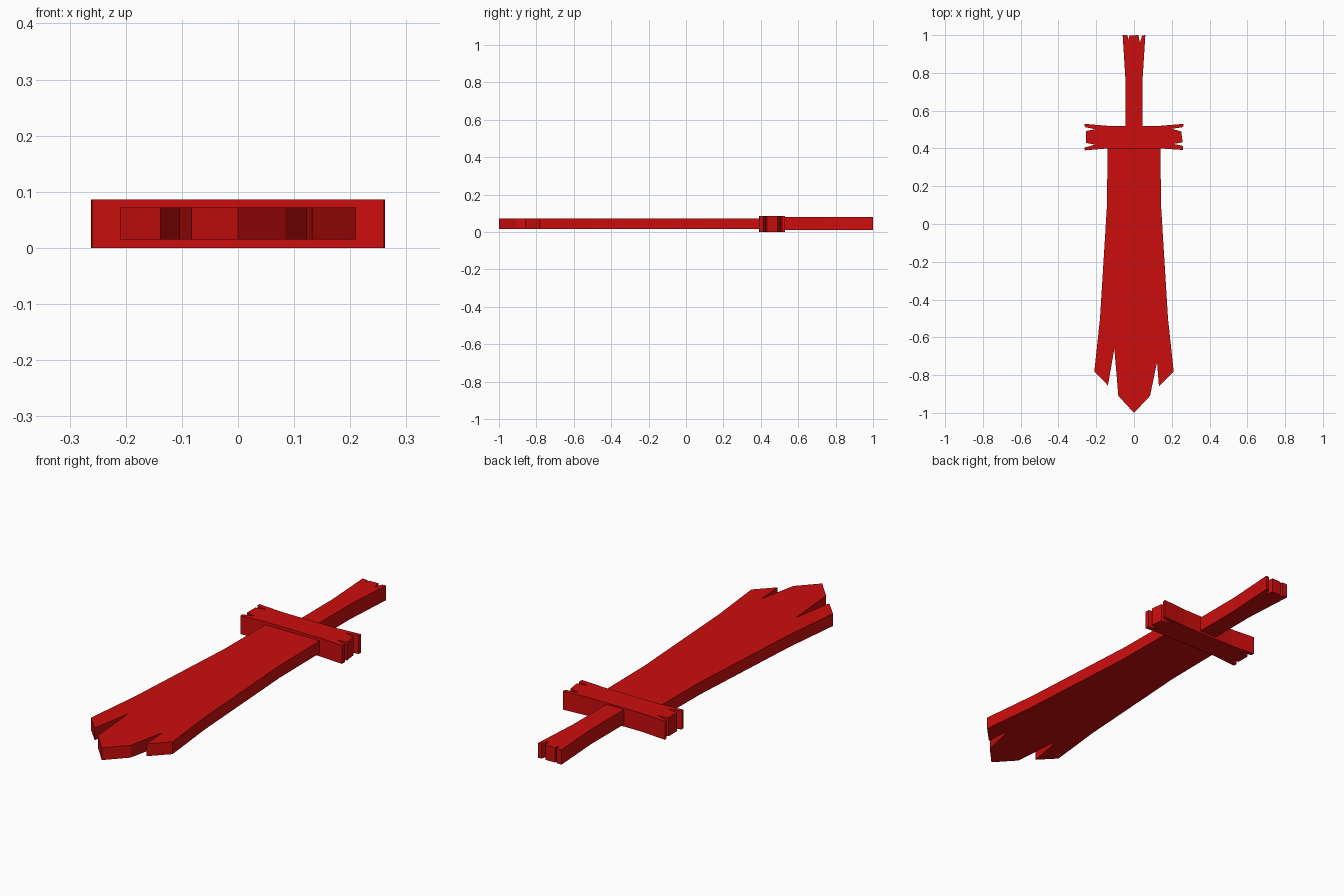
import bpy, bmesh

red = bpy.data.materials.new("red")
red.diffuse_color = (0.6, 0.004, 0.004, 1)


def slab(name, outline, z0, z1):
    """Extrude a flat outline (x, y) from z0 up to z1."""
    bm = bmesh.new()
    face = bm.faces.new([bm.verts.new((x, y, z0)) for x, y in outline])
    ext = bmesh.ops.extrude_face_region(bm, geom=[face], use_keep_orig=True)
    top = [g for g in ext["geom"] if isinstance(g, bmesh.types.BMVert)]
    bmesh.ops.translate(bm, verts=top, vec=(0, 0, z1 - z0))
    bmesh.ops.recalc_face_normals(bm, faces=bm.faces)
    mesh = bpy.data.meshes.new(name)
    bm.to_mesh(mesh)
    bm.free()
    mesh.materials.append(red)
    obj = bpy.data.objects.new(name, mesh)
    bpy.context.collection.objects.link(obj)
    return obj


# Blade: widens toward the splintered tip
slab("blade", [
    (-0.14, 0.40), (-0.143, 0.10), (-0.18, -0.50), (-0.21, -0.78),
    (-0.138, -0.855), (-0.104, -0.66), (-0.083, -0.91), (0, -1.0),
    (0.085, -0.91), (0.122, -0.73), (0.132, -0.86), (0.21, -0.78),
    (0.18, -0.50), (0.143, 0.10), (0.14, 0.40)], 0.015, 0.072)

# Crossguard: thicker bar with notched ends
slab("crossguard", [
    (-0.14, 0.52), (-0.262, 0.53), (-0.26, 0.513), (-0.205, 0.502),
    (-0.255, 0.492), (-0.255, 0.43), (-0.205, 0.42), (-0.262, 0.405),
    (-0.26, 0.39), (-0.14, 0.40), (0.14, 0.40), (0.26, 0.392),
    (0.26, 0.413), (0.21, 0.424), (0.258, 0.432), (0.25, 0.49),
    (0.20, 0.504), (0.26, 0.513), (0.262, 0.53), (0.14, 0.52)], 0, 0.086)

# Grip: flares toward the notched end
slab("grip", [
    (-0.045, 0.52), (-0.045, 0.76), (-0.06, 1.0), (-0.035, 1.0),
    (-0.03, 0.975), (-0.024, 0.998), (0.023, 1.0), (0.031, 0.96),
    (0.043, 0.998), (0.06, 1.0), (0.045, 0.76), (0.045, 0.52)], 0.01, 0.079)
